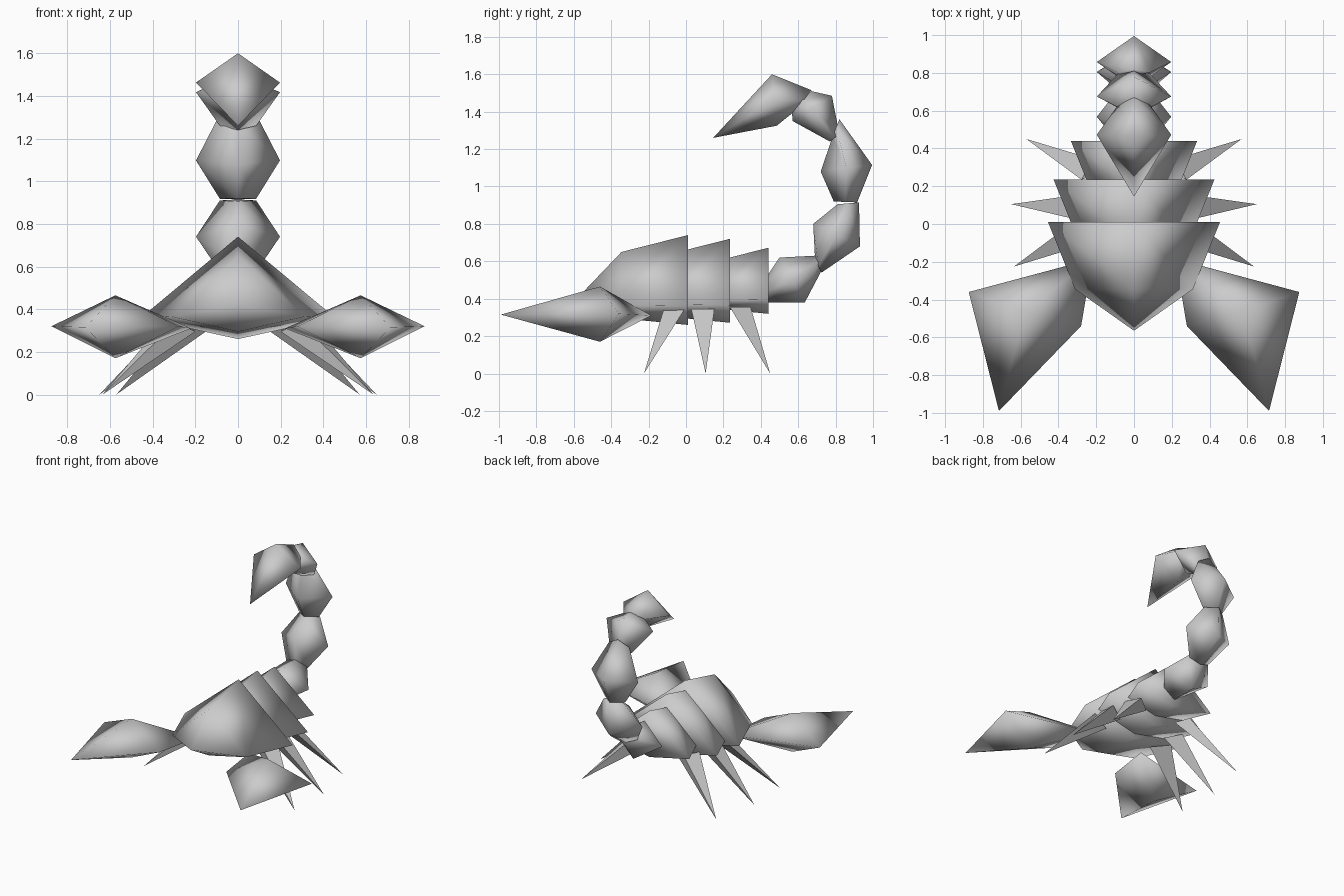
import bpy, bmesh
from mathutils import Vector

if "Cube" in bpy.data.objects:
    bpy.data.objects.remove(bpy.data.objects["Cube"])

grey = bpy.data.materials.new("stone_grey")
grey.diffuse_color = (0.6, 0.6, 0.6, 1)
grey.use_nodes = True
grey.node_tree.nodes["Principled BSDF"].inputs["Base Color"].default_value = grey.diffuse_color


def loft(name, rings, smooth=True):
    """Skin a list of rings; a ring with one point is a tip."""
    bm = bmesh.new()
    loops = [[bm.verts.new(p) for p in ring] for ring in rings]
    n = max(len(r) for r in loops)
    for a, b in zip(loops, loops[1:]):
        for i in range(n):
            j = (i + 1) % n
            if len(a) == 1:
                bm.faces.new((a[0], b[j], b[i]))
            elif len(b) == 1:
                bm.faces.new((a[i], a[j], b[0]))
            else:
                bm.faces.new((a[i], a[j], b[j], b[i]))
    for end in (loops[0], loops[-1]):
        if len(end) > 2:
            bm.faces.new(end)
    bmesh.ops.recalc_face_normals(bm, faces=bm.faces)
    for f in bm.faces:
        f.smooth = smooth
    mesh = bpy.data.meshes.new(name)
    bm.to_mesh(mesh)
    bm.free()
    mesh.materials.append(grey)
    obj = bpy.data.objects.new(name, mesh)
    bpy.context.collection.objects.link(obj)
    return obj


def diamond(outer, inner, half, side=None):
    """Diamond cross-section from two (y, z) points and a half width."""
    if side is None:
        side = ((outer[0] + inner[0]) / 2, (outer[1] + inner[1]) / 2)
    return [(0, *outer), (half, *side), (0, *inner), (-half, *side)]


# Body: three overlapping shells of one shape, shrinking towards the tail
for i, (s, y, z) in enumerate([(1, 0.01, 0.36), (0.935, 0.235, 0.365), (0.735, 0.44, 0.393)]):
    def at(py, pz):
        return (y + s * py, z + s * pz)
    loft(f"body_shell_{i + 1}", [
        diamond(at(0, 0.38), at(0, -0.10), 0.455 * s, at(0, 0)),
        diamond(at(-0.355, 0.29), at(-0.355, -0.065), 0.312 * s, at(-0.355, 0.005)),
        [(0, *at(-0.575, 0.06))]])

# Tail: barrel segments, each start / middle / end as (outer, inner) pairs
W, E = 0.197, 0.085
tail = [
    [((0.44, 0.38), (0.42, 0.50)), ((0.635, 0.38), (0.50, 0.62)), ((0.73, 0.56), (0.69, 0.63))],
    [((0.725, 0.54), (0.69, 0.61)), ((0.93, 0.68), (0.68, 0.80)), ((0.925, 0.915), (0.81, 0.905))],
    [((0.915, 0.915), (0.79, 0.92)), ((0.995, 1.115), (0.72, 1.08)), ((0.82, 1.36), (0.785, 1.27))],
    [((0.82, 1.28), (0.77, 1.24)), ((0.78, 1.485), (0.57, 1.35)), ((0.67, 1.51), (0.565, 1.42))],
]
for i, seg in enumerate(tail):
    loft(f"tail_segment_{i + 1}",
         [diamond(o, n, w) for (o, n), w in zip(seg, (E, W, E))])

# Stinger
loft("stinger", [diamond((0.67, 1.515), (0.59, 1.41), E),
                 diamond((0.46, 1.60), (0.485, 1.325), W),
                 [(0, 0.145, 1.26)]])

# Claws and legs, mirrored left and right
legs = [("front", (0.32, -0.065, 0.34), (0.635, -0.225, 0)),
        ("middle", (0.32, 0.09, 0.345), (0.65, 0.105, 0)),
        ("rear", (0.25, 0.29, 0.355), (0.57, 0.45, 0))]
for side, m in (("left", -1), ("right", 1)):
    def mir(ring):
        return [(m * x, y, z) for x, y, z in ring]
    loft(f"claw_{side}", [mir(r) for r in (
        [(0.22, -0.185, 0.31)],
        [(0.875, -0.36, 0.32), (0.575, -0.46, 0.465), (0.28, -0.54, 0.32), (0.575, -0.46, 0.17)],
        [(0.715, -0.99, 0.315)])])
    for name, base, tip in legs:
        b = Vector(base)
        across = Vector((tip[1] - b.y, b.x - tip[0], 0)).normalized() * 0.062
        root = [b + across, b - across, b + Vector((-0.12, 0, -0.045))]
        loft(f"{name}_leg_{side}", [mir(root), mir([tip])], smooth=False)
